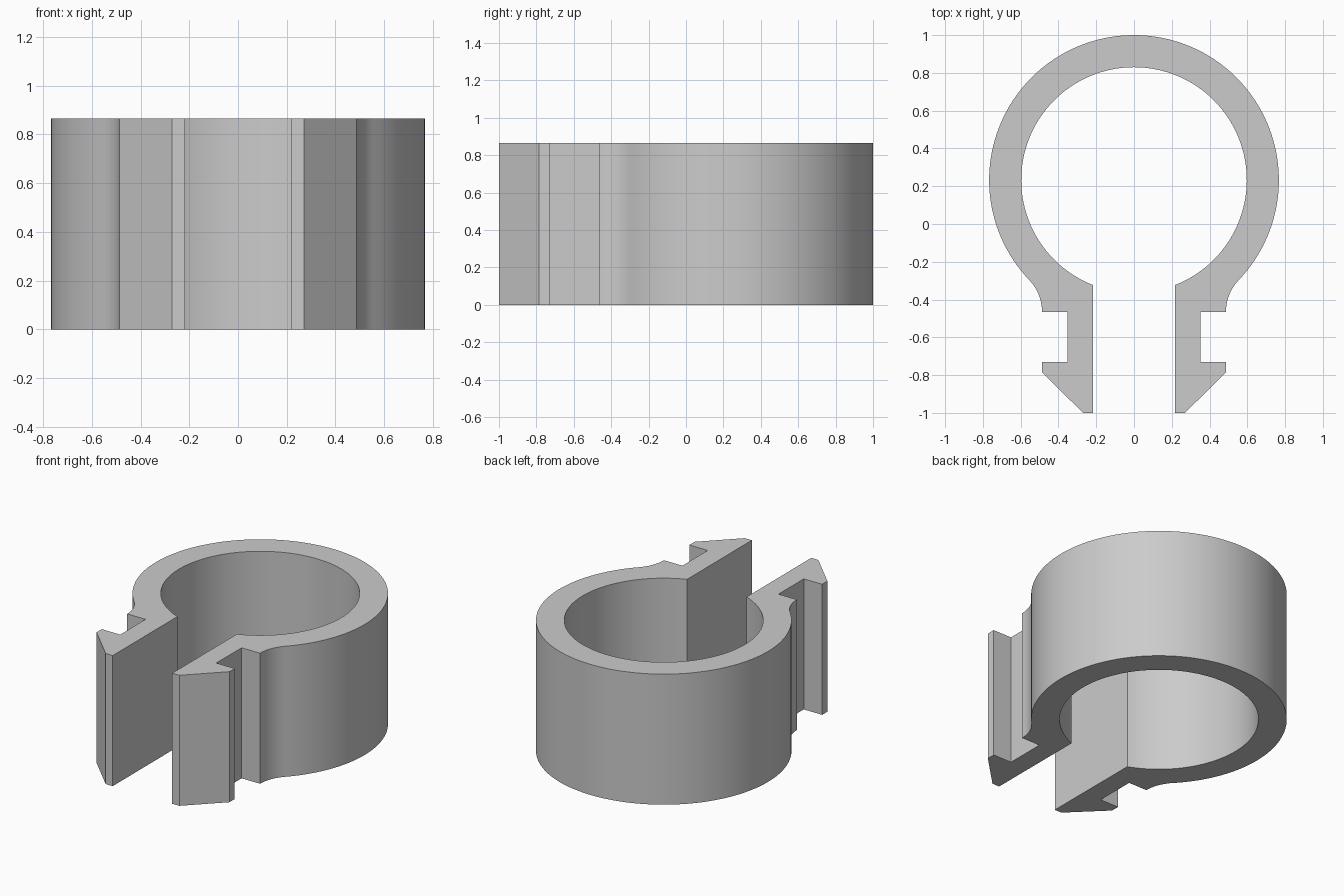
import bpy, bmesh
from math import sin, cos, atan2, asin, pi, hypot, radians

cube = bpy.data.objects.get("Cube")
if cube:
    bpy.data.objects.remove(cube, do_unlink=True)

HEIGHT = 0.865
RING_Y, R_OUT, R_IN = 0.233, 0.767, 0.597
GAP = 0.218          # half width of the slot
SHOULDER_X, SHOULDER_Y = 0.487, -0.465


def arc(cx, cy, r, start, end, steps):
    """Points on an arc, both ends included."""
    angles = [start + (end - start) * i / steps for i in range(steps + 1)]
    return [(cx + r * cos(a), cy + r * sin(a)) for a in angles]


# Fillet that runs vertically at the shoulder and meets the ring tangentially
drop = RING_Y - SHOULDER_Y
fillet_r = (SHOULDER_X**2 + drop**2 - R_OUT**2) / (2 * (R_OUT - SHOULDER_X))
fillet_x = SHOULDER_X + fillet_r
tangent = atan2(-drop, fillet_x)

# Left half of the clip outline, from the top of the ring down to the slot
outer = arc(0, RING_Y, R_OUT, pi / 2, tangent, 56)
fillet = arc(fillet_x, SHOULDER_Y, fillet_r, tangent + pi, pi, 10)[1:]
barb = [(0.352, SHOULDER_Y), (0.352, -0.73), (SHOULDER_X, -0.73),
        (SHOULDER_X, -0.785), (0.27, -1.0), (GAP, -1.0)]
inner = arc(0, RING_Y, R_IN, asin(GAP / R_IN) - pi / 2, pi / 2, 56)
half = outer + fillet + barb + inner

# Mirror the half outline, sharing the two points on the centre line
mirrored = [(-x, y) for x, y in reversed(half[1:-1])]
left_count = len(half)

bm = bmesh.new()
verts = [bm.verts.new((x, y, 0)) for x, y in half + mirrored]
# One cap face per side, joined at the back of the ring
left_face = bm.faces.new(verts[:left_count])
right_face = bm.faces.new(verts[left_count - 1:] + [verts[0]])
result = bmesh.ops.extrude_face_region(bm, geom=[left_face, right_face], use_keep_orig=True)
top = [g for g in result["geom"] if isinstance(g, bmesh.types.BMVert)]
bmesh.ops.translate(bm, verts=top, vec=(0, 0, HEIGHT))
bmesh.ops.recalc_face_normals(bm, faces=bm.faces[:])

mesh = bpy.data.meshes.new("snap_clip")
bm.to_mesh(mesh)
bm.free()
clip = bpy.data.objects.new("snap_clip", mesh)
bpy.context.collection.objects.link(clip)

# Plain grey plastic
grey = bpy.data.materials.new("light_grey")
grey.use_nodes = True
colour = (0.6, 0.6, 0.6, 1)
grey.diffuse_color = colour
grey.node_tree.nodes["Principled BSDF"].inputs["Base Color"].default_value = colour
mesh.materials.append(grey)

# Smooth curved walls, crisp corners
bpy.ops.object.select_all(action="DESELECT")
clip.select_set(True)
bpy.context.view_layer.objects.active = clip
bpy.ops.object.shade_smooth_by_angle(angle=radians(30))
